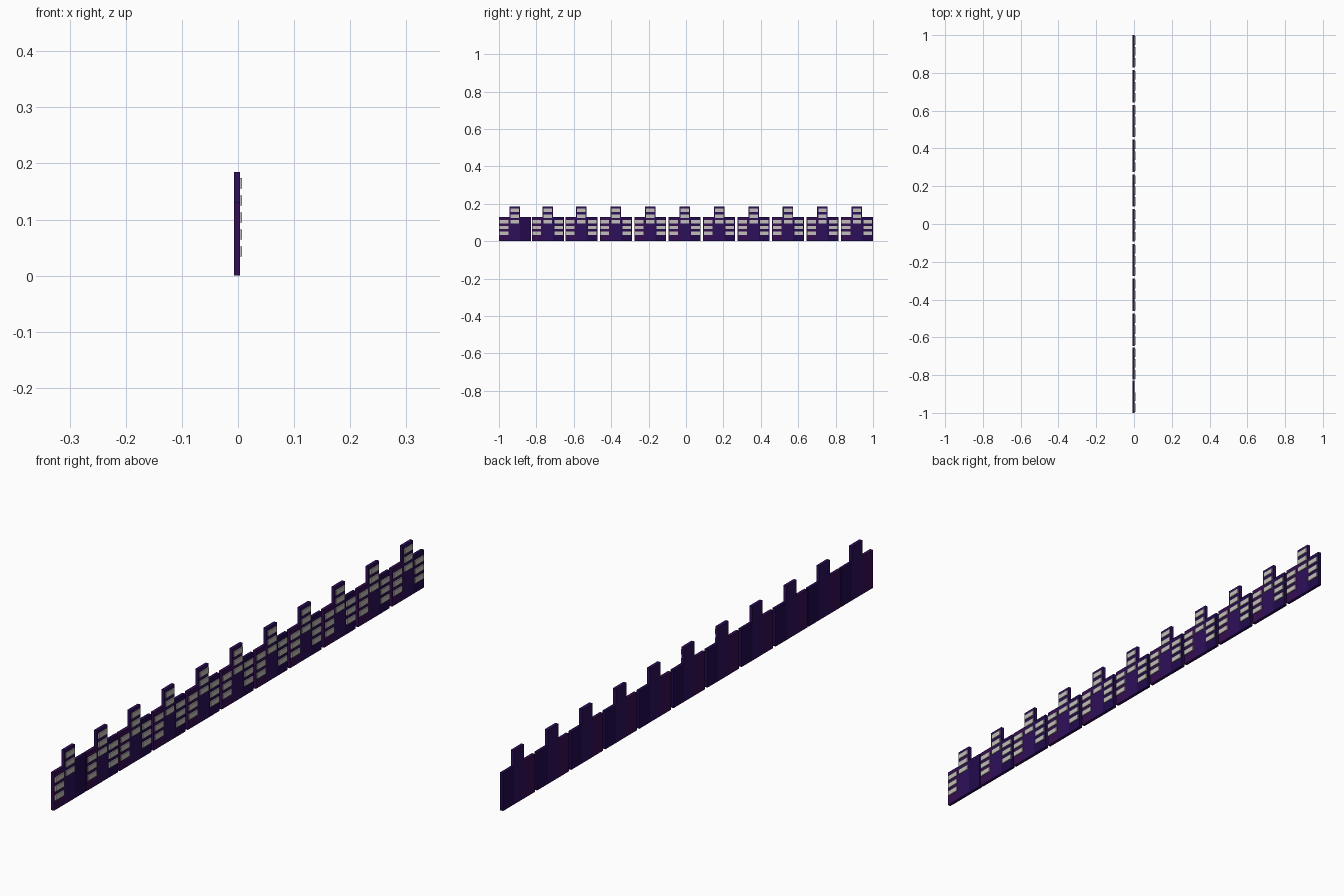
import bpy

if "Cube" in bpy.data.objects:
    bpy.data.objects.remove(bpy.data.objects["Cube"])

def mat(name, rgb):
    m = bpy.data.materials.new(name)
    m.diffuse_color = (*rgb, 1)
    m.use_nodes = True
    m.node_tree.nodes["Principled BSDF"].inputs["Base Color"].default_value = m.diffuse_color
    return m

WALL_L = mat("plum", (0.036, 0.004, 0.085))
WALL_C = mat("violet", (0.027, 0.005, 0.105))
WALL_R = mat("indigo", (0.016, 0.003, 0.075))
GLASS = mat("window_grey", (0.55, 0.53, 0.5))

BACK, FACE, PANE = -0.0075, 0.0035, 0.0075   # wall back, wall face, window face


def box(name, x, y, z, material):
    """Axis-aligned box from (min, max) ranges."""
    vs = [(a, b, c) for a in x for b in y for c in z]
    fs = [(0, 1, 3, 2), (4, 6, 7, 5), (0, 4, 5, 1), (2, 3, 7, 6), (0, 2, 6, 4), (1, 5, 7, 3)]
    me = bpy.data.meshes.new(name)
    me.from_pydata(vs, [], fs)
    me.materials.append(material)
    bpy.context.collection.objects.link(bpy.data.objects.new(name, me))


def windows(name, y, rows):
    for r in rows:
        z = 0.034 + 0.0304 * r
        box(name, (FACE - 0.001, PANE), y, (z, z + 0.018), GLASS)


# Eleven buildings in a row; the first two sit slightly closer together
starts = [-1.0, -0.824] + [-0.645 + 0.1842 * i for i in range(9)]
W = 0.171
for i, s in enumerate(starts):
    # Low wings either side of a taller tower
    w = 1 - s if i == 10 else W
    box("left_wing", (BACK, FACE), (s, s + 0.057), (0, 0.13), WALL_L)
    box("tower", (BACK, FACE), (s + 0.057, s + 0.113), (0, 0.185), WALL_C)
    box("right_wing", (BACK, FACE), (s + 0.113, s + w), (0, 0.13), WALL_R)
    # Window strips; the first building has a blank right wing
    windows("left_window", (s + 0.004, s + 0.050), range(3))
    windows("tower_window", (s + 0.063, s + 0.108), range(2, 5))
    if i > 0:
        windows("right_window", (s + 0.120, s + 0.166), range(3))
